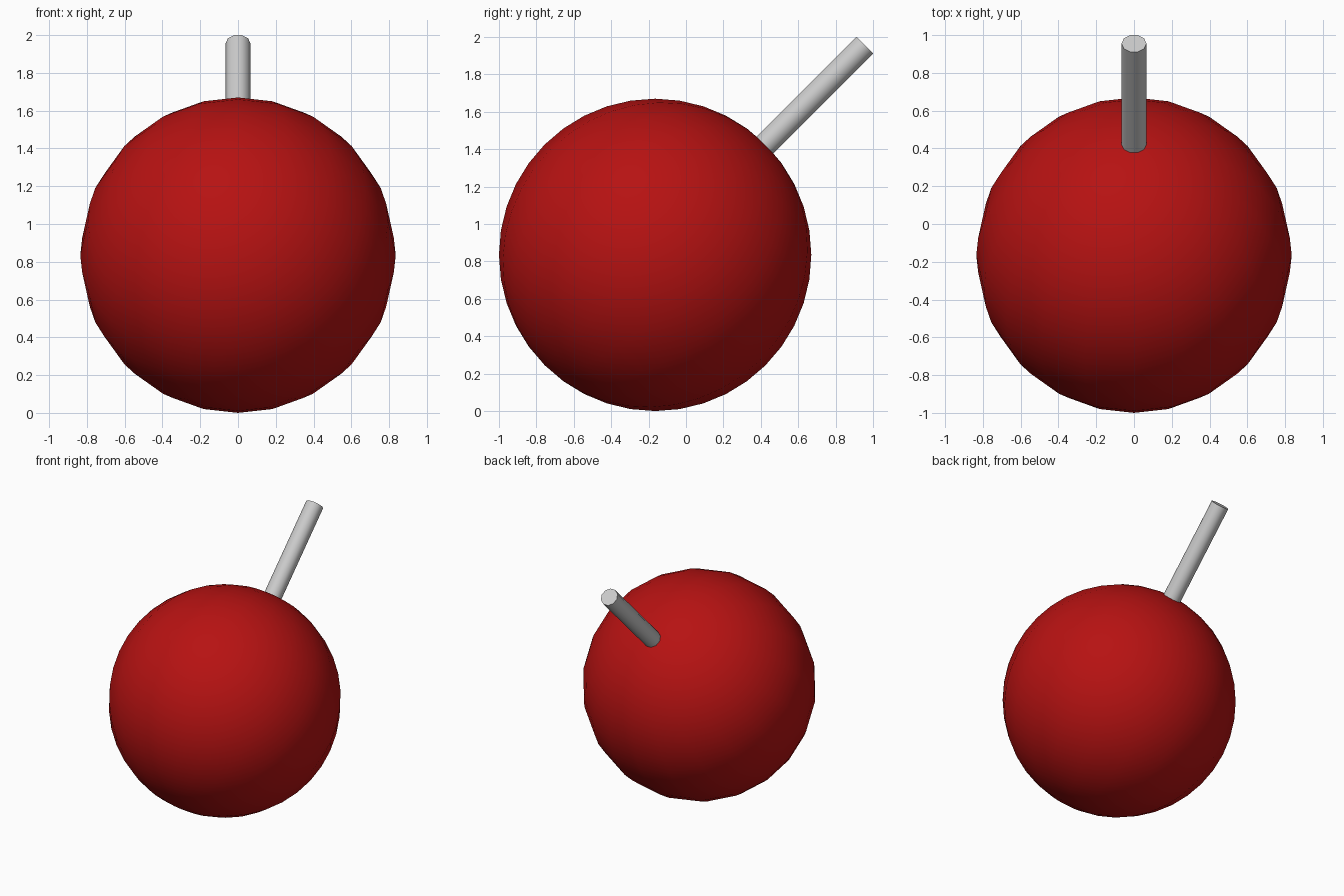
import bpy, math
from mathutils import Matrix, Vector

if "Cube" in bpy.data.objects:
    bpy.data.objects.remove(bpy.data.objects["Cube"])

R = 0.835                      # ball radius
ROD_R = 0.066                  # rod circumradius
ROD_START, ROD_END = 0.70, 1.585   # distances from ball centre along the tilted axis
centre = Vector((0, -0.165, 0.835))
tilt = Matrix.Rotation(math.radians(-45), 4, 'X')   # axis leans to the back


def finish(name, offset, spin, angle):
    ob = bpy.context.object
    ob.name = name
    ob.matrix_world = (Matrix.Translation(centre) @ tilt
                       @ Matrix.Translation((0, 0, offset))
                       @ Matrix.Rotation(spin, 4, 'Z'))
    bpy.ops.object.shade_smooth_by_angle(angle=math.radians(angle))
    return ob


# Red ball, poles on the tilted axis
bpy.ops.mesh.primitive_uv_sphere_add(segments=20, ring_count=20, radius=R)
ball = finish("ball", 0, 0, 40)
red = bpy.data.materials.new("red")
red.diffuse_color = (0.47, 0.006, 0.006, 1)
red.use_nodes = True
red.node_tree.nodes["Principled BSDF"].inputs["Base Color"].default_value = red.diffuse_color
ball.data.materials.append(red)

# Grey ten-sided rod sunk into the ball
bpy.ops.mesh.primitive_cylinder_add(vertices=10, radius=ROD_R,
                                    depth=ROD_END - ROD_START)
finish("rod", (ROD_START + ROD_END) / 2, math.pi / 2, 40)
